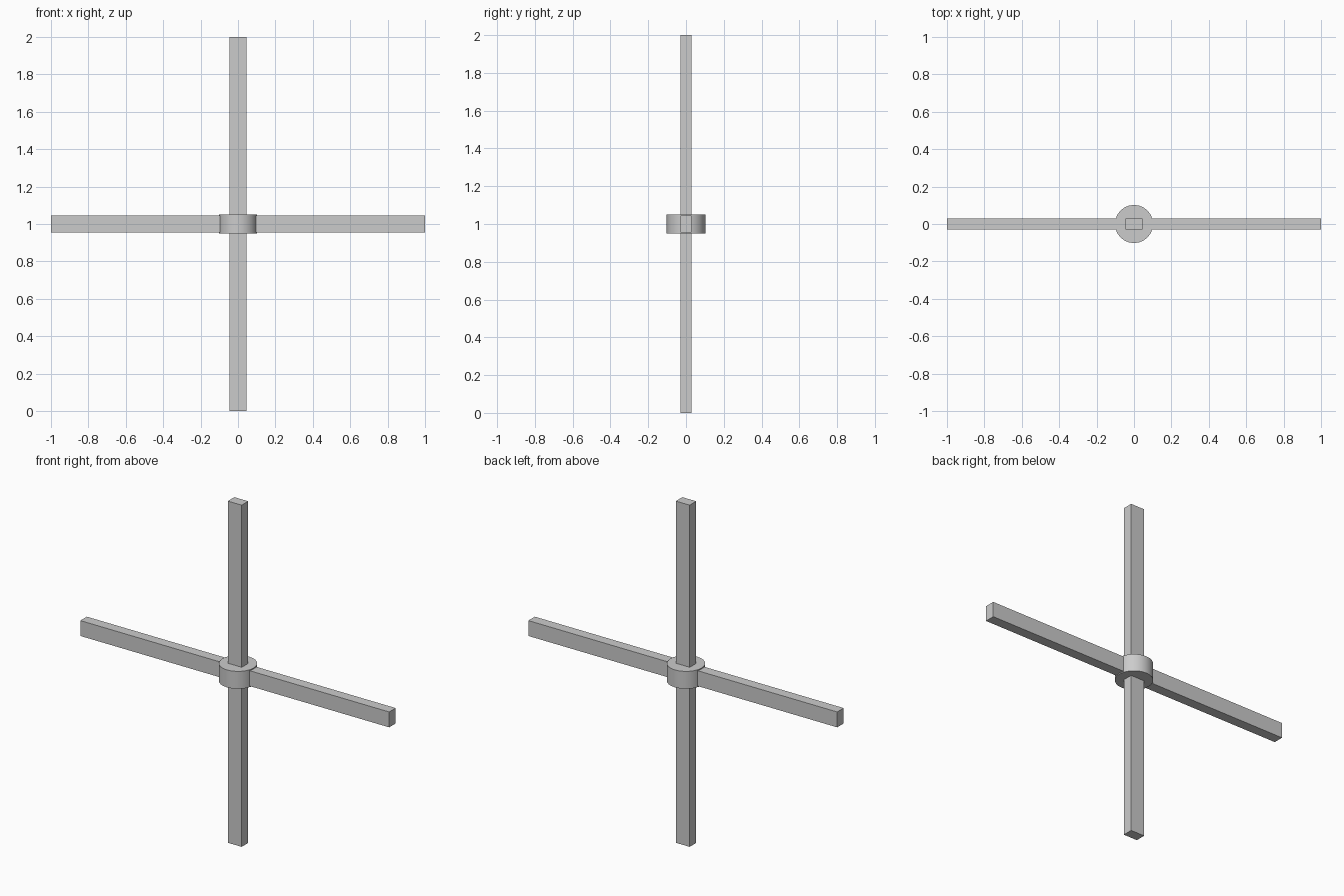
import bpy

if "Cube" in bpy.data.objects:
    bpy.data.objects.remove(bpy.data.objects["Cube"])

grey = bpy.data.materials.new("plain grey")
grey.diffuse_color = (0.6, 0.6, 0.6, 1)
grey.use_nodes = True
grey.node_tree.nodes["Principled BSDF"].inputs["Base Color"].default_value = grey.diffuse_color


def box(name, size):
    bpy.ops.mesh.primitive_cube_add(size=1, location=(0, 0, 1))
    ob = bpy.context.object
    ob.name = name
    ob.scale = size
    bpy.ops.object.transform_apply(location=False, rotation=False, scale=True)
    ob.data.materials.append(grey)


# Two crossing flat bars
box("upright_bar", (0.09, 0.06, 2.0))
box("cross_bar", (2.0, 0.06, 0.09))

# Round hub where the bars meet
bpy.ops.mesh.primitive_cylinder_add(vertices=24, radius=0.102, depth=0.102, location=(0, 0, 1))
hub = bpy.context.object
hub.name = "hub"
hub.data.materials.append(grey)
bpy.ops.object.shade_smooth_by_angle()
